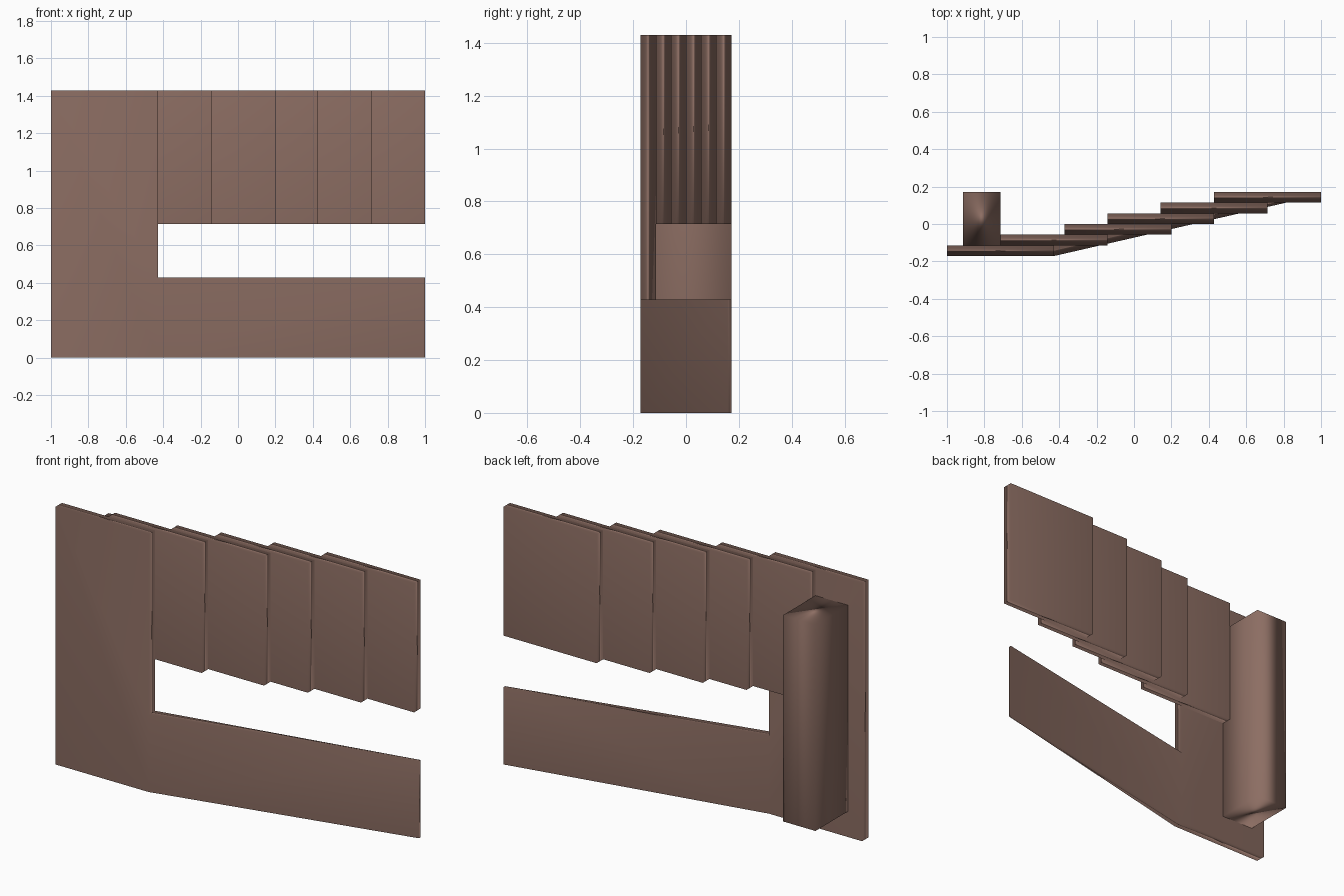
import bpy, bmesh

if "Cube" in bpy.data.objects:
    bpy.data.objects.remove(bpy.data.objects["Cube"])

S = 1 / 3.5  # one design unit; the model is 7 units long

brown = bpy.data.materials.new("warm brown")
brown.diffuse_color = (0.266, 0.156, 0.125, 1)
brown.use_nodes = True
brown.node_tree.nodes["Principled BSDF"].inputs["Base Color"].default_value = brown.diffuse_color


def make_object(name, bm):
    bmesh.ops.scale(bm, vec=(S, S, S), verts=bm.verts)
    bmesh.ops.recalc_face_normals(bm, faces=bm.faces)
    for f in bm.faces:
        f.smooth = True
    me = bpy.data.meshes.new(name)
    bm.to_mesh(me)
    bm.free()
    me.materials.append(brown)
    ob = bpy.data.objects.new(name, me)
    bpy.context.collection.objects.link(ob)
    # soft shading that follows the large faces
    ob.modifiers.new("area normals", 'WEIGHTED_NORMAL')
    return ob


def box(name, x, y, z):
    bm = bmesh.new()
    bmesh.ops.create_cube(bm, size=1)
    for v in bm.verts:
        v.co = [r[0] if c < 0 else r[1] for c, r in zip(v.co, (x, y, z))]
    return make_object(name, bm)


# End wall and slanted low wall in one L-shaped piece: x, z, front y, back y
outline = [(-3.5, 0, -.6, -.4), (-1.5, 0, -.6, -.4), (3.5, 0, .55, .6),
           (3.5, 1.5, .55, .6), (-1.5, 1.5, -.6, -.4),
           (-1.5, 5, -.6, -.4), (-3.5, 5, -.6, -.4)]
bm = bmesh.new()
front = [bm.verts.new((x, yf, z)) for x, z, yf, yb in outline]
back = [bm.verts.new((x, yb, z)) for x, z, yf, yb in outline]
for ring in (front, back):
    bm.faces.new([ring[i] for i in (0, 1, 4, 5, 6)])
    bm.faces.new(ring[1:5])
n = len(outline)
for i in range(n):
    j = (i + 1) % n
    bm.faces.new((front[i], front[j], back[j], back[i]))
make_object("end_wall_and_low_wall", bm)

# Overlapping upper panels, each one step further back
for i, x in enumerate((-2.5, -1.3, -.5, .5, 1.5)):
    y = -.4 + .2 * i
    box(f"upper_panel_{i + 1}", (x, x + 2), (y, y + .2), (2.5, 5))

# Upright block behind the end wall
box("rear_block", (-3.2, -2.5), (-.4, .6), (.5, 4.5))
